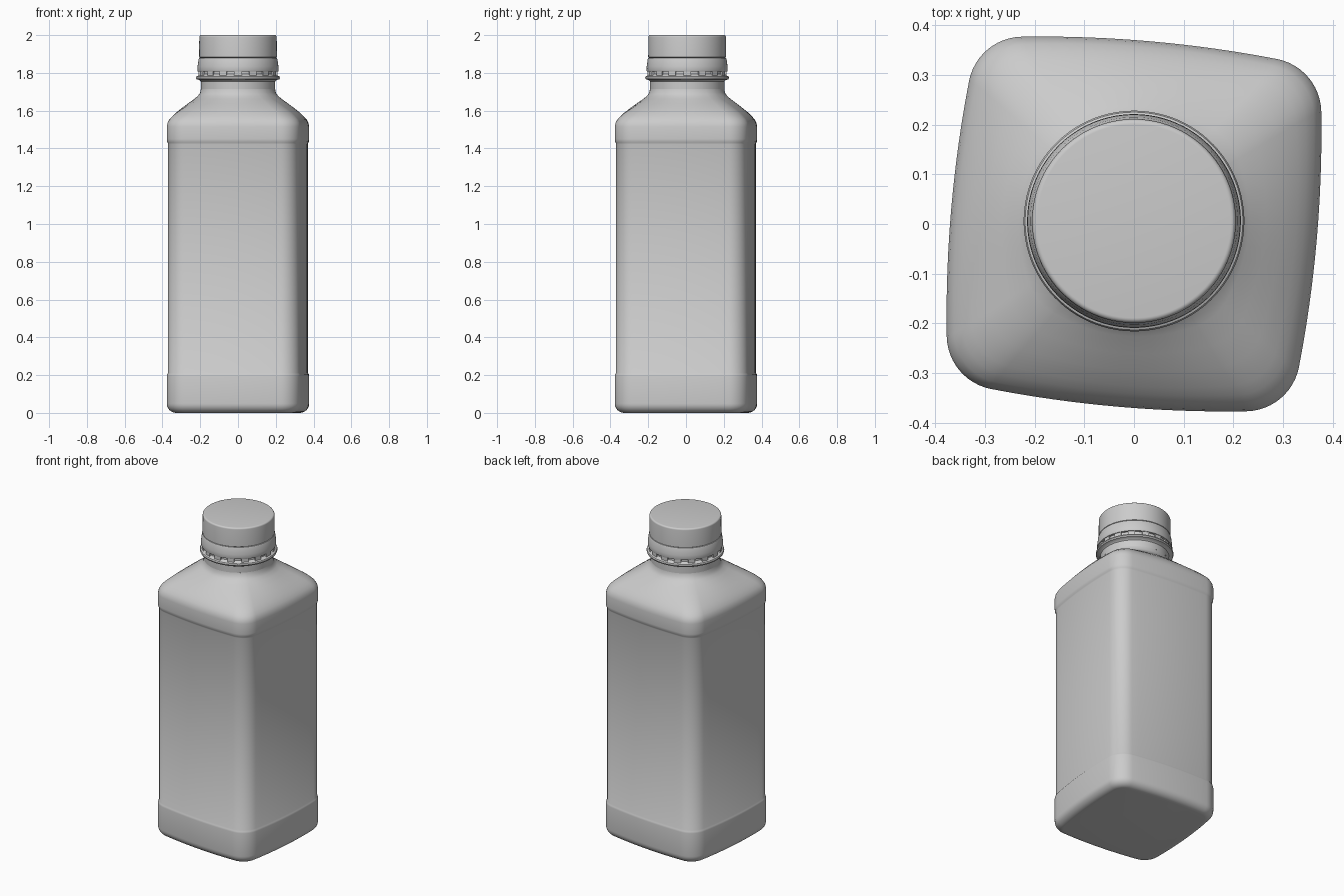
import bpy, bmesh, math
from mathutils import Matrix

cube = bpy.data.objects.get("Cube")
if cube:
    bpy.data.objects.remove(cube)

# One plain grey plastic
grey = bpy.data.materials.new("grey plastic")
grey.use_nodes = True
colour = (0.6, 0.6, 0.6, 1)
grey.diffuse_color = colour
grey.node_tree.nodes["Principled BSDF"].inputs["Base Color"].default_value = colour

HALF, BOW, CORNER = 0.369, 2.5, 0.11   # half width, side bow radius, corner radius
TURN = math.radians(-5)                # twist of the square body
NECK, NECK_Y = 0.197, 0.006


def square_frame():
    """Centre, normal angle and radius for each point of the bowed square."""
    b = BOW - HALF
    k = (-b + math.sqrt(2 * (BOW - CORNER) ** 2 - b * b)) / 2
    phi = math.atan2(k, k + b)
    frame = []
    for q in range(4):
        turn = q * math.pi / 2
        for i in range(12):
            frame.append((-b, 0, -phi + 2 * phi * i / 12, BOW, turn))
        for i in range(12):
            frame.append((k, k, phi + (math.pi / 2 - 2 * phi) * i / 12, CORNER, turn))
    return frame


FRAME = square_frame()


def body_ring(inset, blend, z):
    """Square outline moved in by inset, then blended towards the round neck."""
    ring = []
    for cx, cy, ang, rad, turn in FRAME:
        x = cx + math.cos(ang) * (rad - inset)
        y = cy + math.sin(ang) * (rad - inset)
        polar = math.atan2(y, x) + turn + TURN
        r = math.hypot(x, y) * (1 - blend) + NECK * blend
        ring.append((r * math.cos(polar), r * math.sin(polar) + NECK_Y * blend, z))
    return ring


def round_ring(r, z, n=96):
    return [(r * math.cos(math.tau * i / n + TURN), r * math.sin(math.tau * i / n + TURN) + NECK_Y, z)
            for i in range(n)]


def loft(name, rings, cap_start=True, cap_end=True):
    bm = bmesh.new()
    loops = [[bm.verts.new(p) for p in ring] for ring in rings]
    for low, high in zip(loops, loops[1:]):
        n = len(low)
        for i in range(n):
            j = (i + 1) % n
            bm.faces.new((low[i], low[j], high[j], high[i]))
    if cap_start:
        bm.faces.new(loops[0][::-1])
    if cap_end:
        bm.faces.new(loops[-1])
    bmesh.ops.recalc_face_normals(bm, faces=bm.faces)
    mesh = bpy.data.meshes.new(name)
    bm.to_mesh(mesh)
    bm.free()
    mesh.materials.append(grey)
    obj = bpy.data.objects.new(name, mesh)
    bpy.context.collection.objects.link(obj)
    bpy.ops.object.select_all(action="DESELECT")
    obj.select_set(True)
    bpy.context.view_layer.objects.active = obj
    bpy.ops.object.shade_smooth_by_angle(angle=math.radians(40))
    return obj


# Bottle: rounded foot, base band, recessed panel, shoulder
foot = [(0.05 * (1 - math.sin(t)), 0, 0.05 * (1 - math.cos(t)))
        for t in [math.pi / 2 * i / 8 for i in range(9)]]
panel = [(0, 0, 0.195), (0.002, 0, 0.205), (0.007, 0, 0.212),
         (0.007, 0, 1.422), (0.005, 0, 1.43), (0.001, 0, 1.437), (0, 0, 1.45)]
shoulder = [(0, 0, 1.515), (0.002, 0.01, 1.535), (0.005, 0.05, 1.555), (0.008, 0.12, 1.572),
            (0.008, 0.21, 1.588), (0.006, 0.4, 1.613), (0.004, 0.6, 1.638),
            (0.002, 0.8, 1.662), (0, 0.91, 1.678), (0, 0.98, 1.695), (0, 1, 1.715)]
loft("bottle_body", [body_ring(*row) for row in foot + panel + shoulder], cap_end=False)

# Neck with its support ring
neck = [(NECK, 1.715), (NECK, 1.755), (0.204, 1.762), (0.219, 1.766), (0.222, 1.774),
        (0.219, 1.782), (0.206, 1.787), (0.2, 1.793), (0.2, 1.85)]
loft("neck", [round_ring(*row) for row in neck], cap_start=False)

# Tamper band below the cap
band = [(0.202, 1.808), (0.213, 1.808), (0.215, 1.813), (0.214, 1.835),
        (0.209, 1.872), (0.206, 1.879), (0.198, 1.88)]
loft("tamper_band", [round_ring(*row) for row in band])

# Screw cap with a rounded rim
rim = [(0.195 + 0.01 * math.cos(t), 1.99 + 0.01 * math.sin(t))
       for t in [math.pi / 2 * i / 5 for i in range(6)]]
loft("screw_cap", [round_ring(*row) for row in [(0.2, 1.879), (0.206, 1.883)] + rim])

# Small bridges joining the tamper band to the neck ring
bm = bmesh.new()
for i in range(16):
    spin = Matrix.Translation((0, NECK_Y, 0)) @ Matrix.Rotation(math.tau * i / 16, 4, "Z")
    bmesh.ops.create_cube(bm, size=1, matrix=spin @ Matrix.Translation((0.203, 0, 1.797))
                          @ Matrix.Diagonal((0.012, 0.04, 0.024, 1)))
bridges = bpy.data.meshes.new("band_bridges")
bm.to_mesh(bridges)
bm.free()
bridges.materials.append(grey)
bpy.context.collection.objects.link(bpy.data.objects.new("band_bridges", bridges))
